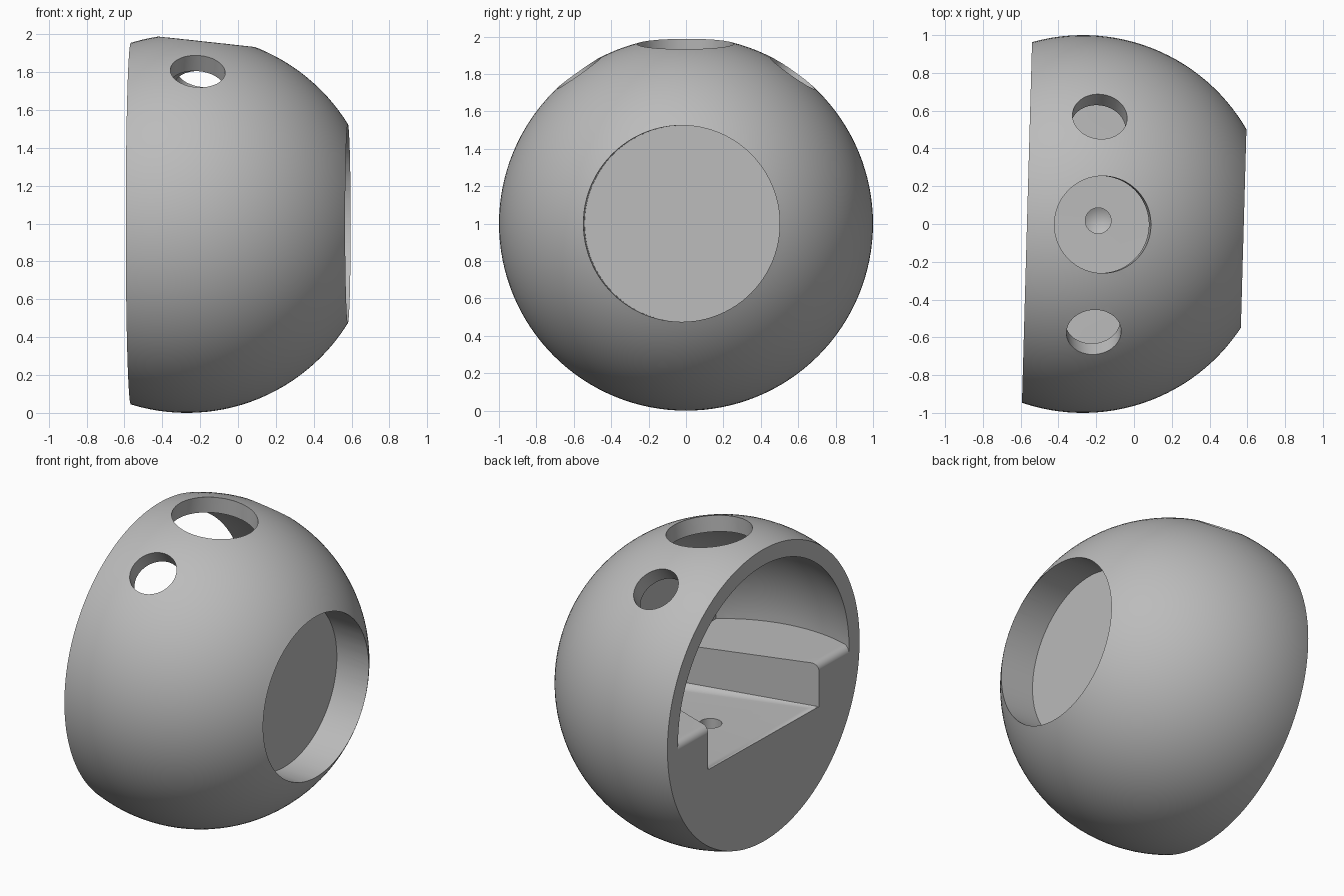
import bpy, bmesh, math
from mathutils import Matrix, Vector

cube = bpy.data.objects.get("Cube")
if cube:
    bpy.data.objects.remove(cube, do_unlink=True)

OUTER, INNER = 1.0, 0.9       # shell radii
OPEN_X, END_X = -0.297, 0.57  # open side and inner end wall
STEP = 0.28                   # depth of the channel below the shelves


def finish(bm, name):
    bmesh.ops.recalc_face_normals(bm, faces=bm.faces)
    mesh = bpy.data.meshes.new(name)
    bm.to_mesh(mesh)
    bm.free()
    ob = bpy.data.objects.new(name, mesh)
    bpy.context.collection.objects.link(ob)
    return ob


def ball(name, radius):
    bm = bmesh.new()
    bmesh.ops.create_uvsphere(bm, u_segments=128, v_segments=64, radius=radius,
                              matrix=Matrix.Rotation(math.pi / 2, 4, 'Y'))
    return finish(bm, name)


def box(name, x0, x1):
    bm = bmesh.new()
    bmesh.ops.create_cube(bm, size=1, matrix=Matrix.Translation(((x0 + x1) / 2, 0, 0))
                          @ Matrix.Diagonal((x1 - x0, 3, 3, 1)))
    return finish(bm, name)


def drill(name, radius, start, end, tip=0.0):
    """Cylinder from start to end, with an optional pointed tip at the end."""
    start, end = Vector(start), Vector(end)
    axis = start - end
    place = Matrix.Translation((start + end) / 2) @ axis.to_track_quat('Z', 'Y').to_matrix().to_4x4()
    bm = bmesh.new()
    bmesh.ops.create_cone(bm, cap_ends=True, segments=96, radius1=radius, radius2=radius,
                          depth=axis.length)
    if tip:
        cap = min(bm.faces, key=lambda f: f.calc_center_median().z)
        centre = bmesh.ops.poke(bm, faces=[cap])["verts"][0]
        centre.co.z -= tip
    bm.transform(place)
    return finish(bm, name)


def shelf_block():
    """Stepped block: two shelves beside a channel that narrows inwards."""
    bm = bmesh.new()
    rings = []
    for x, w in ((OPEN_X, 0.55), (0.7, 0.22)):
        outline = ((-1.2, -1.2), (-1.2, 0), (-w, 0), (-w, -STEP),
                   (w, -STEP), (w, 0), (1.2, 0), (1.2, -1.2))
        rings.append([bm.verts.new((x, y, z)) for y, z in outline])
    front, back = rings
    bm.faces.new(front)
    bm.faces.new(back)
    n = len(front)
    for i in range(n):
        j = (i + 1) % n
        bm.faces.new((front[i], front[j], back[j], back[i]))
    bmesh.ops.recalc_face_normals(bm, faces=bm.faces)
    # rounded front lips and channel floor corners
    pairs = [(front[a], front[a + 1]) for a in (1, 3, 5)]
    pairs += [(front[a], back[a]) for a in (3, 4)]
    edges = [bm.edges.get(p) for p in pairs]
    bmesh.ops.bevel(bm, geom=edges, offset=0.045, segments=6, profile=0.5, affect='EDGES')
    return finish(bm, "shelf_block")


def carve(target, cutters):
    for cutter in cutters:
        mod = target.modifiers.new(cutter.name, 'BOOLEAN')
        mod.operation, mod.solver, mod.object = 'DIFFERENCE', 'EXACT', cutter
        cutter.hide_render = True
    bpy.context.view_layer.update()
    baked = bpy.data.meshes.new_from_object(
        target.evaluated_get(bpy.context.evaluated_depsgraph_get()))
    target.modifiers.clear()
    target.data = baked
    for cutter in cutters:
        bpy.data.objects.remove(cutter, do_unlink=True)


# Hollow inside: a ball less the stepped block and the end wall
cavity = ball("cavity", INNER)
carve(cavity, [shelf_block(), box("end_wall", END_X, 2)])

# Openings
cutters = [cavity, box("open_side", -2, OPEN_X + 0.0005),
           drill("round_recess", 0.525, (1.3, 0, 0), (0.615, 0, 0))]
top_axis = Vector((0.108, 0, 0.994))
cutters.append(drill("top_hole", 0.257, top_axis * 1.3, top_axis * 0.7))
for side in (-1, 1):
    axis = Vector((0.074, side * 0.577, 0.813)).normalized()
    cutters.append(drill("access_hole", 0.145, axis * 1.3, axis * 0.75))
    cutters.append(drill("shelf_screw_hole", 0.068, (0.08, side * 0.6, 0.1),
                         (0.08, side * 0.6, -0.2), 0.04))
cutters.append(drill("channel_screw_hole", 0.068, (0.08, 0.02, 0.1 - STEP),
                     (0.08, 0.02, -0.2 - STEP), 0.04))

# Shell
shell = ball("ball_housing", OUTER)
carve(shell, cutters)
shell.data.transform(Matrix.Translation((-0.27, 0, 1))
                     @ Matrix.Rotation(math.radians(-1.6), 4, 'Z'))

grey = bpy.data.materials.new("plain_grey")
grey.use_nodes = True
colour = (0.5, 0.5, 0.5, 1)
grey.diffuse_color = colour
grey.node_tree.nodes["Principled BSDF"].inputs["Base Color"].default_value = colour
shell.data.materials.clear()
shell.data.materials.append(grey)

bpy.ops.object.select_all(action='DESELECT')
shell.select_set(True)
bpy.context.view_layer.objects.active = shell
bpy.ops.object.shade_smooth_by_angle(angle=math.radians(30))
